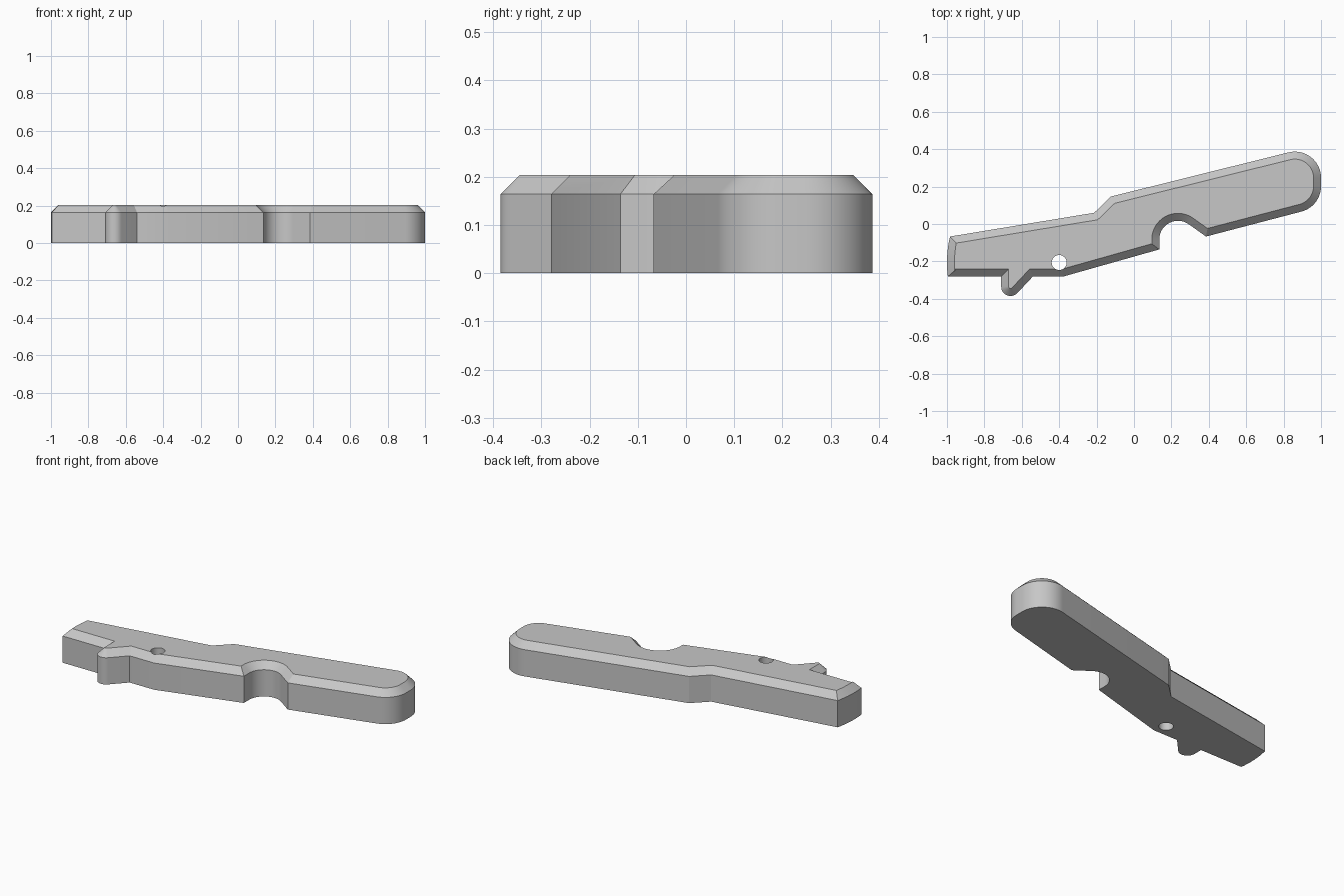
import bpy, bmesh
from math import sin, cos, radians
from mathutils import Vector

HEIGHT, CHAMFER = 0.204, 0.04

old = bpy.data.objects.get("Cube")
if old:
    bpy.data.objects.remove(old, do_unlink=True)


def arc(x, y, r, start, end, steps):
    """Points on an arc, angles in degrees."""
    angles = [radians(start + (end - start) * i / steps) for i in range(steps + 1)]
    return [Vector((x + r * cos(a), y + r * sin(a))) for a in angles]


def inset(points, d):
    """Mitred inward offset of a counter-clockwise outline."""
    result = []
    for i, p in enumerate(points):
        a = (p - points[i - 1]).normalized()
        b = (points[(i + 1) % len(points)] - p).normalized()
        na, nb = Vector((-a.y, a.x)), Vector((-b.y, b.x))
        result.append(p + (na + nb) * d / (1 + na.dot(nb)))
    return result


def loft(name, loops):
    """Closed solid through a stack of (outline, z) loops."""
    bm = bmesh.new()
    rings = [[bm.verts.new((p.x, p.y, z)) for p in pts] for pts, z in loops]
    n = len(rings[0])
    for low, high in zip(rings, rings[1:]):
        for i in range(n):
            j = (i + 1) % n
            bm.faces.new((low[i], low[j], high[j], high[i]))
    bm.faces.new(rings[0][::-1])
    bm.faces.new(rings[-1])
    mesh = bpy.data.meshes.new(name)
    bm.to_mesh(mesh)
    bm.free()
    obj = bpy.data.objects.new(name, mesh)
    bpy.context.collection.objects.link(obj)
    return obj


# Outline: tab, straight underside, notch, rounded end, stepped back, curved tip
outline = [Vector((-0.71, -0.28))]
outline += arc(-0.66, -0.335, 0.05, 180, 318, 14)
outline += [Vector(p) for p in ((-0.54, -0.28), (-0.375, -0.28), (0.135, -0.136))]
outline += arc(0.235, -0.083, 0.10, 180, 53, 20)
outline += [Vector((0.385, -0.067))]
outline += arc(0.86, 0.202, 0.14, -75, 0, 14)
outline += arc(0.86, 0.247, 0.14, 0, 104, 18)
outline += [Vector((-0.123, 0.147)), Vector((-0.213, 0.06))]
outline += arc(-0.4, -0.206, 0.6, 166.6, 187.1, 8)

lever = loft("lever_body", [(outline, 0), (outline, HEIGHT - CHAMFER),
                            (inset(outline, CHAMFER), HEIGHT)])

# Pivot hole drilled through the body
drill_outline = arc(-0.4, -0.206, 0.04, 0, 350, 35)
drill = loft("pivot_hole_cutter", [(drill_outline, -0.1), (drill_outline, 0.3)])
drill.hide_render = True
cut = lever.modifiers.new("pivot_hole", 'BOOLEAN')
cut.operation = 'DIFFERENCE'
cut.object = drill

bpy.ops.object.select_all(action='DESELECT')
lever.select_set(True)
bpy.context.view_layer.objects.active = lever
bpy.ops.object.modifier_apply(modifier=cut.name)
bpy.data.objects.remove(drill, do_unlink=True)

# Single grey material
grey = bpy.data.materials.new("plain_grey")
grey.use_nodes = True
colour = (0.57, 0.57, 0.57, 1)
grey.diffuse_color = colour
grey.node_tree.nodes["Principled BSDF"].inputs["Base Color"].default_value = colour
lever.data.materials.clear()
lever.data.materials.append(grey)

bpy.ops.object.shade_smooth_by_angle(angle=radians(25))
